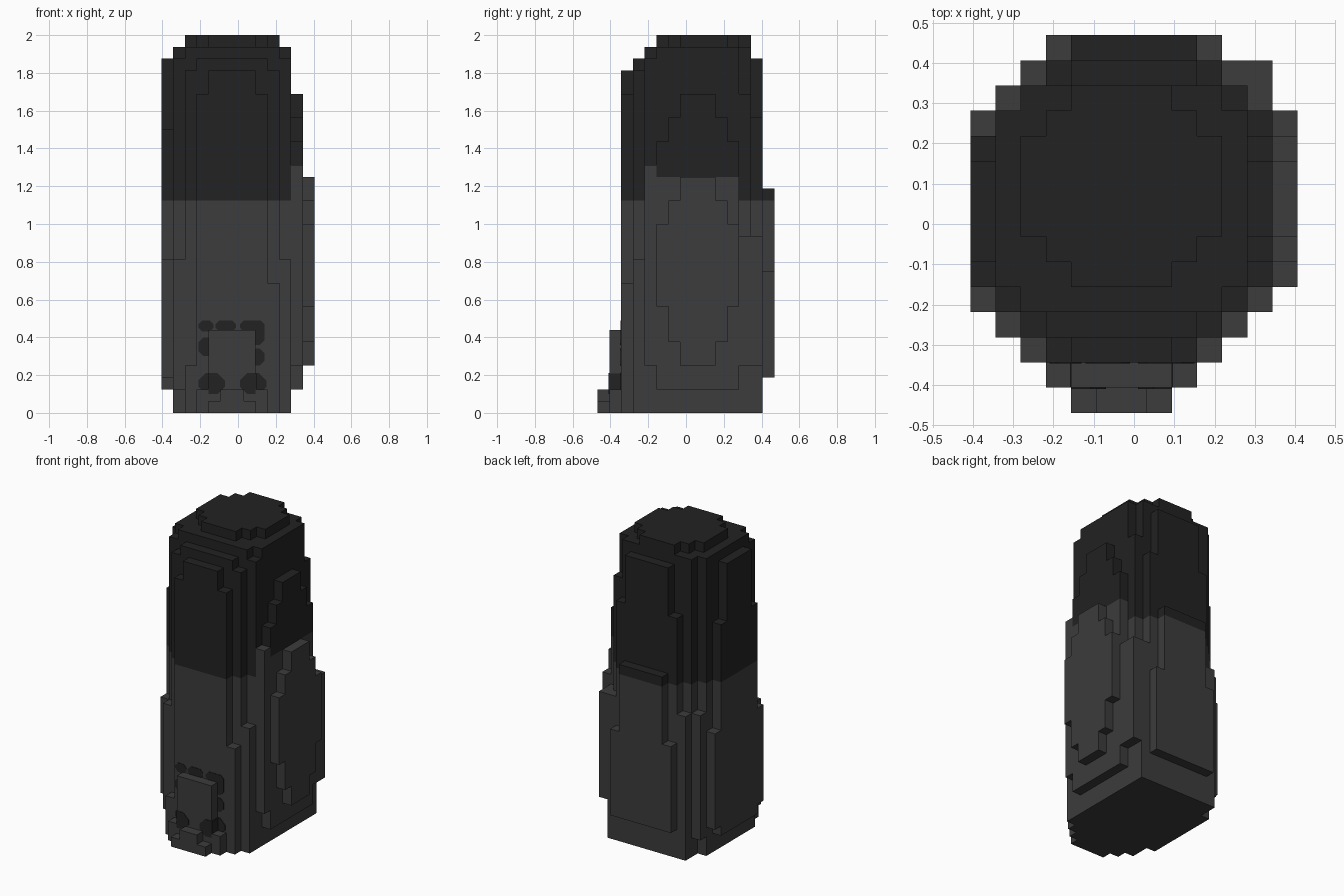
import bpy
import bmesh
from mathutils import Vector

if "Cube" in bpy.data.objects:
    bpy.data.objects.remove(bpy.data.objects["Cube"])

UNIT = 0.0625
ORIGIN = Vector((-6.5, -7.5, 0)) * UNIT


def make_material(name, value):
    mat = bpy.data.materials.new(name)
    mat.use_nodes = True
    color = (value, value, value, 1)
    mat.diffuse_color = color
    mat.node_tree.nodes["Principled BSDF"].inputs["Base Color"].default_value = color
    return mat


GREY = make_material("charcoal grey", 0.045)
BLACK = make_material("soft black", 0.016)


def link_mesh(name, bm, materials):
    mesh = bpy.data.meshes.new(name)
    bm.to_mesh(mesh)
    bm.free()
    for mat in materials:
        mesh.materials.append(mat)
    obj = bpy.data.objects.new(name, mesh)
    bpy.context.scene.collection.objects.link(obj)
    return obj


def fill(cells, xs, ys, zs):
    """Add a solid block of grid cells."""
    cells.update((x, y, z) for x in range(*xs) for y in range(*ys) for z in range(*zs))


def layer(cells, axis, depth, rects):
    """Add one-cell-thick rectangles facing along an axis."""
    for start, end, low, high in rects:
        span, thick = (start, end), (depth, depth + 1)
        if axis == "x":
            fill(cells, thick, span, (low, high))
        else:
            fill(cells, span, thick, (low, high))


def build_blocks(name, cells, split):
    """Skin the cells; those above the split height are black."""
    bm = bmesh.new()
    verts = {}

    def corner(point):
        key = tuple(point)
        if key not in verts:
            verts[key] = bm.verts.new(ORIGIN + Vector(key) * UNIT)
        return verts[key]

    for cell in sorted(cells):
        for axis in range(3):
            for side in (0, 1):
                near = list(cell)
                near[axis] += 2 * side - 1
                if tuple(near) in cells:
                    continue
                u, v = (axis + 1) % 3, (axis + 2) % 3
                loop = []
                for du, dv in ((0, 0), (1, 0), (1, 1), (0, 1)):
                    point = list(cell)
                    point[axis] += side
                    point[u] += du
                    point[v] += dv
                    loop.append(corner(point))
                face = bm.faces.new(loop if side else loop[::-1])
                face.material_index = int(cell[2] >= split(cell))
    bmesh.ops.dissolve_limit(bm, angle_limit=0.01, verts=bm.verts[:],
                             edges=bm.edges[:], delimit={'MATERIAL'})
    return link_mesh(name, bm, (GREY, BLACK))


def level_split(cell):
    return 18


def raised_split(cell):
    x, y, z = cell
    return 21 if y == 4 else 18 if y > 11 else 20


# Main body with its stepped crown
body = set()
fill(body, (1, 11), (4, 12), (0, 30))
fill(body, (2, 11), (12, 13), (0, 27))
fill(body, (1, 2), (12, 13), (2, 15))
fill(body, (2, 10), (4, 13), (27, 31))
fill(body, (1, 11), (5, 12), (30, 31))
fill(body, (2, 10), (7, 11), (31, 32))
fill(body, (3, 9), (6, 12), (31, 32))
fill(body, (4, 8), (5, 13), (31, 32))
build_blocks("body", body, level_split)

# Front panel
front = set()
layer(front, "y", 2, [(3, 9, 0, 27), (4, 8, 27, 29), (9, 10, 0, 11), (2, 3, 0, 4)])
layer(front, "y", 3, [(2, 10, 0, 29), (3, 9, 29, 30), (10, 11, 0, 13), (1, 2, 2, 13)])
build_blocks("front_panel", front, level_split)

# Raised front block and its foot
block = set()
layer(block, "y", 1, [(4, 8, 0, 7), (3, 9, 0, 2)])
layer(block, "y", 0, [(4, 8, 0, 1), (5, 7, 0, 2)])
build_blocks("front_block", block, level_split)

# Back panel
back = set()
layer(back, "y", 13, [(2, 11, 0, 15), (3, 10, 15, 25), (4, 9, 25, 30)])
layer(back, "y", 14, [(3, 10, 3, 12), (4, 9, 12, 19)])
build_blocks("back_panel", back, level_split)

# Right panel
right = set()
layer(right, "x", 0, [(6, 10, 24, 30), (5, 11, 2, 24), (4, 12, 3, 13)])
build_blocks("right_panel", right, level_split)

# Left panel, which bulges further and carries the grey higher
left = set()
layer(left, "x", 11, [(7, 10, 25, 27), (6, 11, 23, 25), (5, 12, 2, 23),
                      (4, 5, 4, 21), (12, 14, 4, 15)])
layer(left, "x", 12, [(7, 10, 4, 20), (6, 11, 6, 18), (5, 12, 9, 16)])
build_blocks("left_panel", left, raised_split)

# Painted spots: thin plates with clipped corners
BLOCK_LEFT, BLOCK_RIGHT = ORIGIN.x + 8 * UNIT, ORIGIN.x + 4 * UNIT
PANEL_Y, BLOCK_Y = ORIGIN.y + 2 * UNIT, ORIGIN.y + UNIT
THICK = 0.003


def spot(name, x0, x1, z0, z1, y, low=-1, high=1):
    c = 0.35 * min(x1 - x0, z1 - z0)
    outline = [(x0 + c, z0), (x1 - c, z0), (x1, z0 + c), (x1, z1 - c),
               (x1 - c, z1), (x0 + c, z1), (x0, z1 - c), (x0, z0 + c)]
    points = []
    for x, z in outline:
        point = (min(max(x, low), high), y - THICK, z)
        if point not in points:
            points.append(point)
    bm = bmesh.new()
    face = bm.faces.new([bm.verts.new(p) for p in points])
    moved = bmesh.ops.extrude_face_region(bm, geom=[face])["geom"]
    bmesh.ops.translate(bm, vec=(0, THICK, 0),
                        verts=[g for g in moved if isinstance(g, bmesh.types.BMVert)])
    bmesh.ops.recalc_face_normals(bm, faces=bm.faces[:])
    link_mesh(name, bm, [BLACK])


# Small spots around the top and sides of the block
for i, (x0, x1, z0, z1) in enumerate([(-.21, -.13, .43, .49), (-.12, -.01, .43, .49),
                                      (.01, .14, .43, .49), (.07, .14, .36, .48),
                                      (.07, .14, .25, .34), (-.21, -.13, .3, .4)]):
    spot(f"rim_spot_{i}", x0, x1, z0, z1, PANEL_Y)

# Two large low spots wrapping over the block edges
for side, x0, x1 in (("right", -.21, -.07), ("left", .01, .15)):
    spot(f"{side}_spot_panel", x0, x1, .1, .21, PANEL_Y)
    spot(f"{side}_spot_block", x0, x1, .1, .21, BLOCK_Y, BLOCK_RIGHT, BLOCK_LEFT)
    edge = BLOCK_LEFT if side == "left" else BLOCK_RIGHT
    bm = bmesh.new()
    bmesh.ops.create_cube(bm, size=1)
    bmesh.ops.scale(bm, vec=(2 * THICK, UNIT, .085), verts=bm.verts)
    bmesh.ops.translate(bm, vec=(edge, (PANEL_Y + BLOCK_Y) / 2, .165), verts=bm.verts)
    link_mesh(f"{side}_spot_side", bm, [BLACK])
